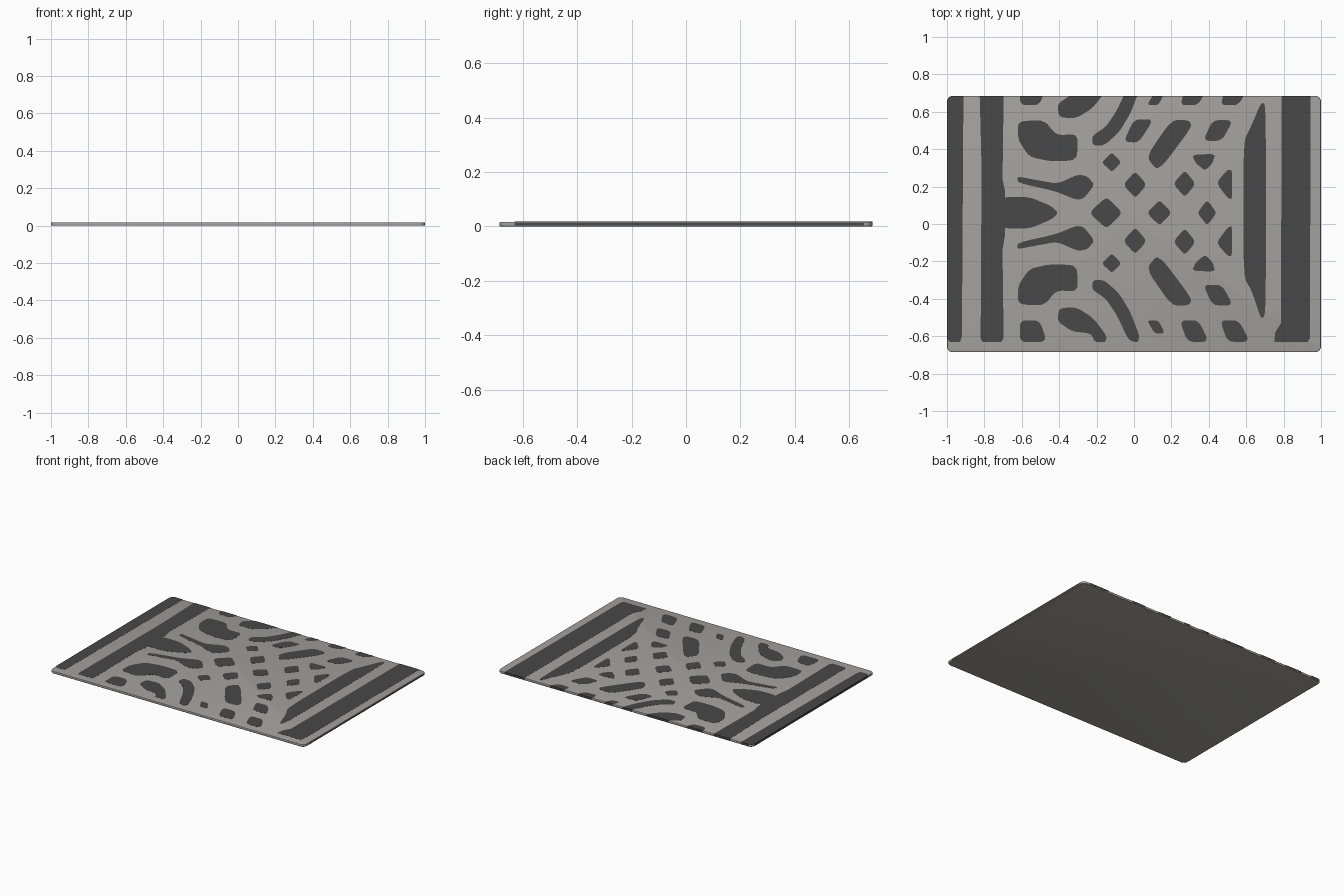
import bpy, bmesh, math

def mat(name, c):
    m = bpy.data.materials.new(name)
    m.diffuse_color = (*c, 1)
    return m

GREY = mat("warm_grey", (0.37, 0.36, 0.34))
DARK = mat("charcoal", (0.065, 0.065, 0.065))
AXIS, LOW, HIGH = 0.06, -0.63, 0.6855   # pattern mirror line and printed limits
TOP = 0.0172

def prism(name, pts, z0, z1, m, bevel=0):
    """Upright prism from an outline, with optional rounded rims."""
    bm = bmesh.new()
    f = bm.faces.new([bm.verts.new((x, y, z0)) for x, y in pts])
    r = bmesh.ops.extrude_face_region(bm, geom=[f])
    for v in r["geom"]:
        if isinstance(v, bmesh.types.BMVert):
            v.co.z = z1
    bmesh.ops.recalc_face_normals(bm, faces=bm.faces)
    if bevel:
        rims = [e for e in bm.edges if abs(e.verts[0].co.z - e.verts[1].co.z) < 1e-6]
        bmesh.ops.bevel(bm, geom=rims, offset=bevel, segments=3, profile=0.5, affect='EDGES')
    me = bpy.data.meshes.new(name)
    bm.to_mesh(me)
    bm.free()
    me.materials.append(m)
    ob = bpy.data.objects.new(name, me)
    bpy.context.collection.objects.link(ob)
    return ob

def soften(pts, rounds=2, k=0.17):
    """Corner cutting, gives the patches their soft outline."""
    for _ in range(rounds):
        out = []
        for (ax, ay), (bx, by) in zip(pts, pts[1:] + pts[:1]):
            out += [(ax + (bx - ax) * k, ay + (by - ay) * k),
                    (bx + (ax - bx) * k, by + (ay - by) * k)]
        pts = out
    return pts

def clip(pts, lim, sign):
    out = []
    for a, b in zip(pts, pts[1:] + pts[:1]):
        ina, inb = (lim - a[1]) * sign >= 0, (lim - b[1]) * sign >= 0
        if ina:
            out.append(a)
        if ina != inb:
            t = (lim - a[1]) / (b[1] - a[1])
            out.append((a[0] + (b[0] - a[0]) * t, lim))
    return out

def patch(name, *pts, sides=(1, -1), rounds=2):
    """Dark patch given as (x, distance from mirror line), made on both sides."""
    for s in sides:
        p = soften([(x, AXIS + s * v) for x, v in pts], rounds)
        p = clip(clip(p, HIGH, 1), LOW, -1)
        at_edge = max(y for _, y in p) > HIGH - 0.001
        prism(name, p, 0.005 if at_edge else 0.012, TOP + 0.0006, DARK)

def diamond(x, v, rx, ry, sides=(1, -1)):
    patch("diamond_patch", (x - rx, v), (x - 0.1 * rx, v + ry), (x + 0.15 * rx, v + ry),
          (x + rx, v), (x + 0.15 * rx, v - ry), (x - 0.1 * rx, v - ry), sides=sides)

# mat body with rounded corners and rims
R, outline = 0.03, []
for i, (sx, sy) in enumerate([(1, 1), (-1, 1), (-1, -1), (1, -1)]):
    for k in range(7):
        a = math.pi / 2 * (i + k / 6)
        outline.append((sx * (0.9995 - R) + R * math.cos(a), sy * (0.685 - R) + R * math.sin(a)))
body = prism("mat_body", outline, 0, TOP, GREY, 0.004)
bpy.context.view_layer.objects.active = body
body.select_set(True)
bpy.ops.object.shade_smooth_by_angle(angle=math.radians(50))

# border stripes
prism("left_edge_stripe", [(-1, -0.61), (-0.985, -0.63), (-0.93, -0.63), (-0.92, -0.6), (-0.912, 0.6855),
                           (-0.972, 0.6855), (-0.991, 0.676), (-1, 0.656)], 0.004, TOP + 0.0006, DARK)
prism("left_inner_stripe", [(-0.82, -0.61), (-0.81, -0.63), (-0.71, -0.63), (-0.697, -0.61), (-0.703, -0.14),
                            (-0.69, -0.06), (-0.69, 0.18), (-0.703, 0.24), (-0.697, 0.6855), (-0.825, 0.6855),
                            (-0.815, 0.3)], 0.005, TOP + 0.0006, DARK)
prism("right_stripe", [(0.75, -0.63), (0.93, -0.63), (0.94, -0.61), (0.945, 0.6855), (0.79, 0.6855),
                       (0.785, -0.53), (0.755, -0.58)], 0.005, TOP + 0.0006, DARK)
prism("right_side_band", [(0.99, -0.63), (1, -0.63), (1, 0.655), (0.99, 0.655)], 0.004, 0.012, DARK)

# middle row
patch("centre_tongue", (-0.71, 0.085), (-0.56, 0.085), (-0.44, 0.035), (-0.405, 0),
      (-0.44, -0.035), (-0.56, -0.085), (-0.71, -0.085), sides=(1,))
diamond(-0.15, 0, 0.09, 0.075, (1,))
diamond(0.135, 0, 0.067, 0.06, (1,))
diamond(0.39, 0, 0.052, 0.06, (1,))
patch("right_blade", (0.585, 0.38), (0.625, 0.46), (0.68, 0.59), (0.705, 0.58), (0.705, -0.54),
      (0.68, -0.57), (0.63, -0.42), (0.585, -0.34), sides=(1,))

# mirrored inner patches
diamond(0.005, 0.15, 0.063, 0.063)
diamond(0.27, 0.155, 0.06, 0.063)
diamond(-0.12, 0.27, 0.053, 0.046)
patch("small_wedge", (0.44, 0.16), (0.5, 0.23), (0.525, 0.23), (0.525, 0.07), (0.5, 0.08))
patch("small_wedge", (0.31, 0.31), (0.435, 0.315), (0.42, 0.265), (0.38, 0.225), (0.33, 0.265))
patch("spear_patch", (-0.625, 0.195), (-0.52, 0.175), (-0.41, 0.155), (-0.3, 0.205), (-0.25, 0.195),
      (-0.21, 0.15), (-0.27, 0.075), (-0.31, 0.07), (-0.42, 0.115), (-0.62, 0.16))
patch("large_blob", (-0.62, 0.39), (-0.62, 0.49), (-0.48, 0.495), (-0.415, 0.415), (-0.3, 0.42),
      (-0.305, 0.28), (-0.45, 0.275), (-0.56, 0.3))
patch("slanted_bar", (0.065, 0.3), (0.13, 0.22), (0.31, 0.46), (0.295, 0.495), (0.2, 0.495))
patch("slanted_tile", (0.37, 0.385), (0.47, 0.385), (0.53, 0.495), (0.42, 0.495))
patch("slanted_tile", (-0.055, 0.38), (0.025, 0.375), (0.105, 0.5), (0.0, 0.5), sides=(1,))
patch("curved_bar", (-0.225, 0.41), (-0.22, 0.36), (-0.16, 0.36), (-0.08, 0.43), (-0.02, 0.53), (0.03, 0.66),
      (0.02, 0.695), (-0.03, 0.68), (-0.09, 0.55), (-0.15, 0.46))

# outer rows, trimmed at the mat edge
patch("lower_blob", (-0.41, 0.58), (-0.4, 0.51), (-0.31, 0.505), (-0.22, 0.56), (-0.145, 0.66), (-0.155, 0.695),
      (-0.21, 0.69), (-0.23, 0.645), (-0.33, 0.635))
patch("small_tile", (0.07, 0.575), (0.13, 0.575), (0.165, 0.645), (0.11, 0.645))
patch("outer_tile", (-0.61, 0.575), (-0.505, 0.575), (-0.465, 0.69), (-0.61, 0.695))
patch("outer_tile", (0.245, 0.575), (0.345, 0.575), (0.4, 0.69), (0.285, 0.69))
patch("outer_tile", (0.46, 0.575), (0.56, 0.575), (0.62, 0.69), (0.5, 0.69))
